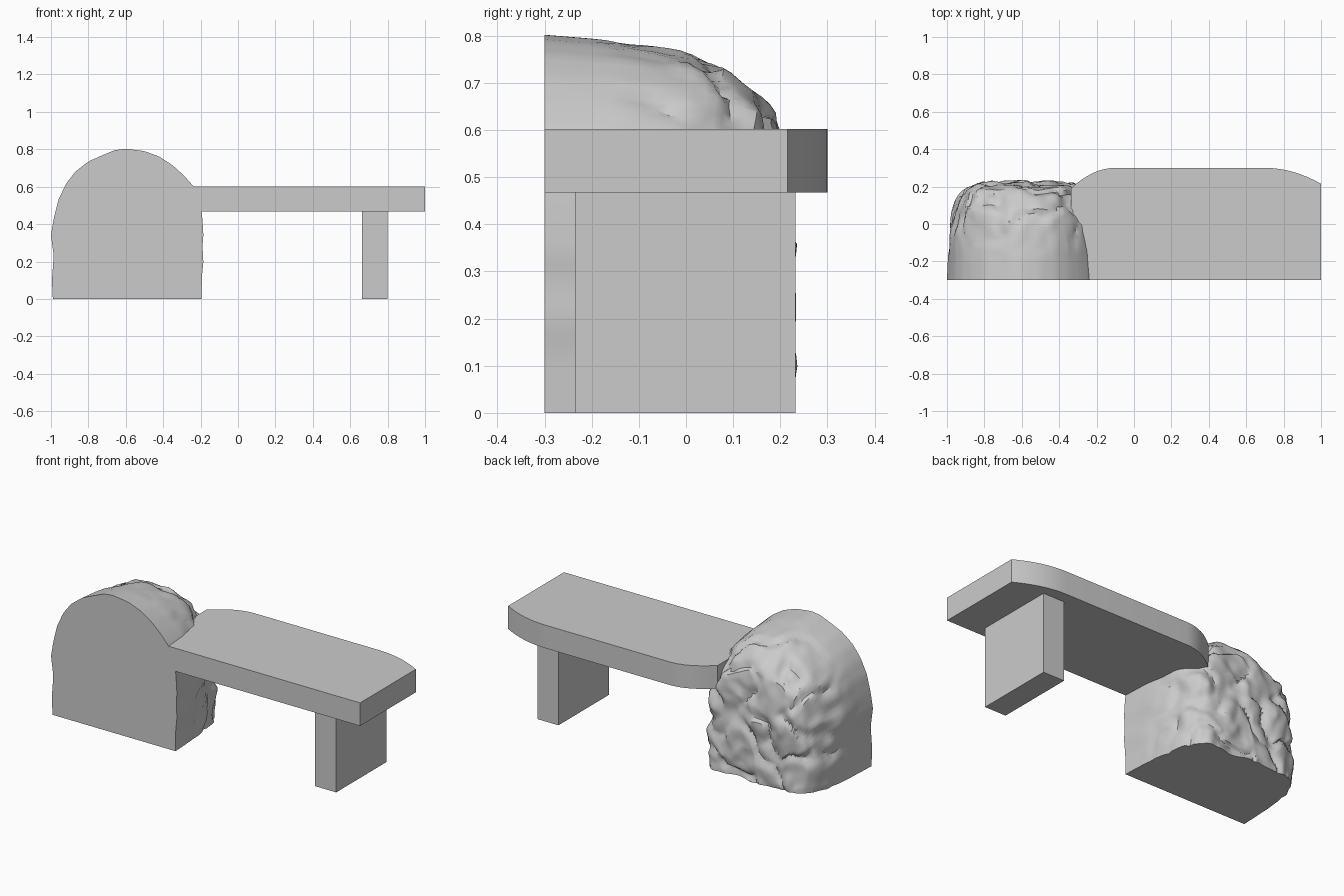
import bpy, bmesh
from mathutils import Vector, noise

if "Cube" in bpy.data.objects:
    bpy.data.objects.remove(bpy.data.objects["Cube"])


def finish(name, bm, angle=None):
    bmesh.ops.recalc_face_normals(bm, faces=bm.faces)
    mesh = bpy.data.meshes.new(name)
    bm.to_mesh(mesh)
    bm.free()
    ob = bpy.data.objects.new(name, mesh)
    bpy.context.collection.objects.link(ob)
    if angle:
        bpy.ops.object.select_all(action='DESELECT')
        ob.select_set(True)
        bpy.context.view_layer.objects.active = ob
        bpy.ops.object.shade_smooth_by_angle(angle=angle)
    return ob


def prism(name, outline, z0, z1, angle=None):
    bm = bmesh.new()
    face = bm.faces.new([bm.verts.new((x, y, z0)) for x, y in outline])
    ext = bmesh.ops.extrude_face_region(bm, geom=[face], use_keep_orig=True)
    for v in ext['geom']:
        if isinstance(v, bmesh.types.BMVert):
            v.co.z = z1
    return finish(name, bm, angle)


def resample(points, n):
    """Evenly spaced points along a polyline."""
    pts = [Vector(p) for p in points]
    lengths = [(b - a).length for a, b in zip(pts, pts[1:])]
    total, out = sum(lengths), []
    for i in range(n + 1):
        d, k = total * i / n, 0
        while k < len(lengths) - 1 and d > lengths[k]:
            d -= lengths[k]
            k += 1
        out.append(pts[k].lerp(pts[k + 1], min(1, d / lengths[k])))
    return out


# seat slab with curved rear corners
N = 8
right = [(1 - 0.3 * i / N, 0.3 - 0.085 * (1 - i / N) ** 2) for i in range(N + 1)]
left = [(-0.1 - 0.238 * i / N, 0.3 - 0.11 * (i / N) ** 2) for i in range(N + 1)]
prism("seat_slab", [(-0.338, -0.3), (1, -0.3)] + right + left, 0.467, 0.602, 0.5)

# rectangular leg
prism("leg_block", [(0.663, -0.235), (0.8, -0.235), (0.8, 0.232), (0.663, 0.232)], 0, 0.468)

# boulder: flat sawn front, rough rounded back
arch = [(-0.195, 0), (-0.193, 0.12), (-0.185, 0.2), (-0.19, 0.28), (-0.185, 0.34),
        (-0.19, 0.42), (-0.2, 0.53), (-0.24, 0.605), (-0.29, 0.66), (-0.35, 0.715),
        (-0.42, 0.76), (-0.5, 0.79), (-0.6, 0.803), (-0.66, 0.795), (-0.72, 0.77),
        (-0.8, 0.735), (-0.87, 0.68), (-0.92, 0.615), (-0.96, 0.53), (-0.985, 0.43),
        (-1, 0.34), (-0.985, 0.23), (-0.995, 0.1), (-0.99, 0)]
depth = [(-0.3, 1), (-0.15, 0.985), (0, 0.955), (0.08, 0.92), (0.15, 0.855), (0.185, 0.79),
         (0.205, 0.7), (0.22, 0.5), (0.225, 0.25), (0.225, 0.02)]
profile = resample(arch, 84)
bm = bmesh.new()
rings = []
for y, s in resample(depth, 50):
    ring = []
    weight = max(0.0, min(1.0, (y + 0.2) / 0.25))
    for i, p in enumerate(profile):
        q = Vector((-0.6 + (p.x + 0.6) * s, y, p.y * s))
        n = noise.noise_vector(q * 6) * 0.02 + noise.noise_vector(q * 15) * 0.012
        crack = max(0.0, 0.14 - abs(noise.noise(q * 5 + Vector((3, 1, 7))))) * 0.15
        inward = Vector((-0.6, -0.1, 0.3)) - q
        q += (n + inward.normalized() * crack) * weight
        q.x = max(-1, q.x)
        q.y = max(-0.3, min(0.25, q.y))
        q.z = 0 if i in (0, len(profile) - 1) else max(0.002, q.z)
        ring.append(bm.verts.new(q))
    rings.append(ring)
for a, b in zip(rings, rings[1:]):
    for i in range(len(profile) - 1):
        bm.faces.new((a[i], a[i + 1], b[i + 1], b[i]))
bm.faces.new(rings[0])
bm.faces.new(rings[-1])
bm.faces.new([r[0] for r in rings] + [r[-1] for r in reversed(rings)])
finish("boulder", bm, 0.6)
